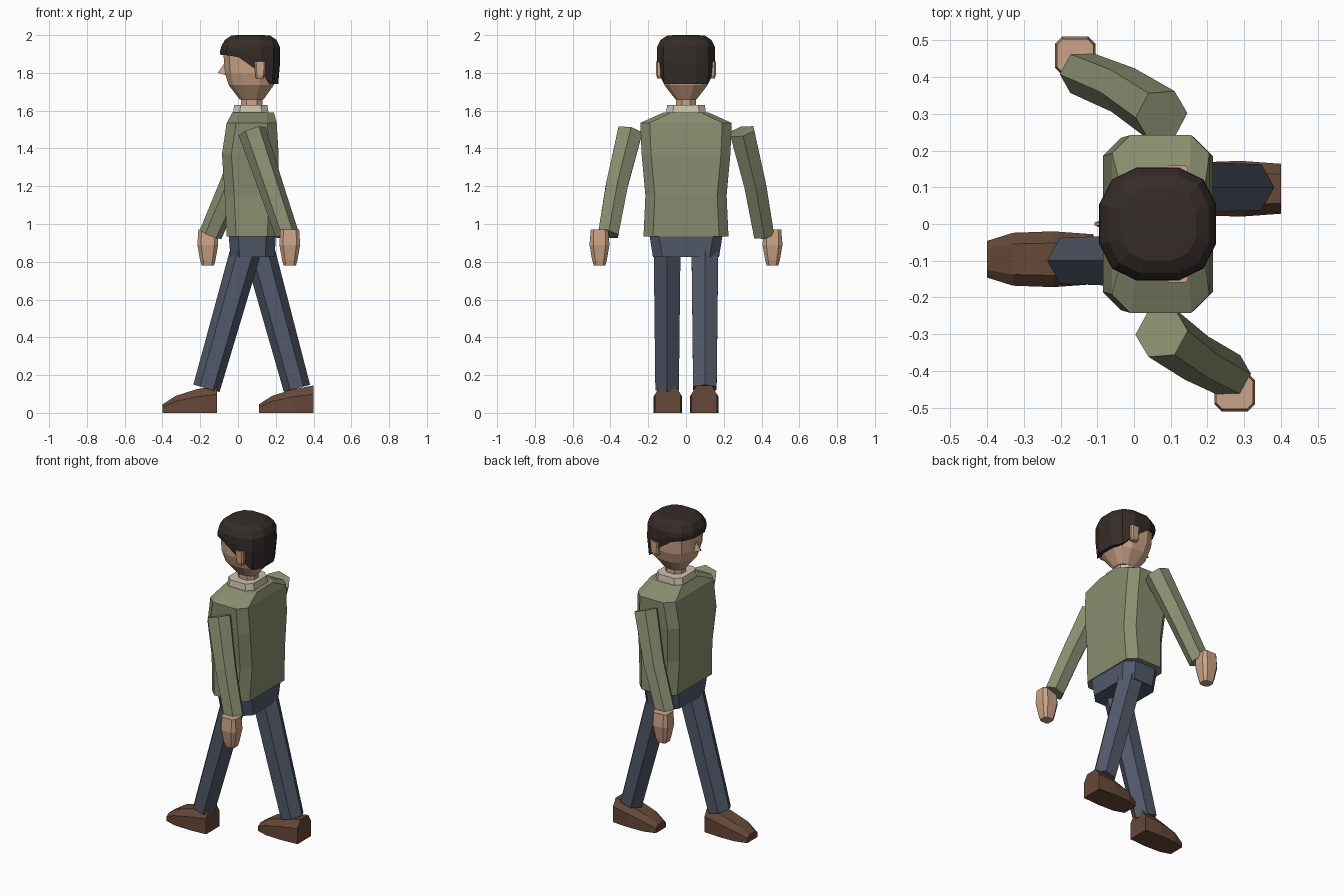
import bpy, bmesh, math
from mathutils import Vector

if "Cube" in bpy.data.objects:
    bpy.data.objects.remove(bpy.data.objects["Cube"])

COLORS = {
    "green": (0.25, 0.27, 0.16), "denim": (0.085, 0.10, 0.145), "leather": (0.13, 0.065, 0.04),
    "hair": (0.035, 0.025, 0.022), "skin": (0.60, 0.37, 0.24), "cream": (0.60, 0.55, 0.43),
}
MATS = {}
for key, c in COLORS.items():
    MATS[key] = bpy.data.materials.new(key)
    MATS[key].diffuse_color = (*c, 1)


def loft(name, rings, color, caps=True):
    """Skin a list of equal-length point rings."""
    bm = bmesh.new()
    loops = [[bm.verts.new(p) for p in ring] for ring in rings]
    n = len(loops[0])
    for a, b in zip(loops, loops[1:]):
        for i in range(n):
            j = (i + 1) % n
            bm.faces.new((a[i], a[j], b[j], b[i]))
    if caps:
        bm.faces.new(loops[0])
        bm.faces.new(loops[-1])
    bmesh.ops.recalc_face_normals(bm, faces=bm.faces)
    mesh = bpy.data.meshes.new(name)
    bm.to_mesh(mesh)
    bm.free()
    mesh.materials.append(MATS[color])
    obj = bpy.data.objects.new(name, mesh)
    bpy.context.collection.objects.link(obj)
    return obj


def octagon(z, x0, x1, hy, c=0.05, cy=0.0):
    """Rectangle with chamfered corners at height z."""
    return [(x0, cy - hy + c, z), (x0 + c, cy - hy, z), (x1 - c, cy - hy, z), (x1, cy - hy + c, z),
            (x1, cy + hy - c, z), (x1 - c, cy + hy, z), (x0 + c, cy + hy, z), (x0, cy + hy - c, z)]


def oval(z, x0, x1, hy, n=12, power=2.6):
    """Squarish oval; z may be a function of x."""
    pts = []
    for i in range(n):
        t = 2 * math.pi * (i + 0.5) / n
        c, s = math.cos(t), math.sin(t)
        x = (x0 + x1) / 2 + (x1 - x0) / 2 * 1.02 * math.copysign(abs(c) ** (2 / power), c)
        y = hy * 1.02 * math.copysign(abs(s) ** (2 / power), s)
        pts.append((x, y, z(x) if callable(z) else z))
    return pts


def limb(name, path, radii, color):
    """Six-sided tube along a path, corners pointing forward and back."""
    pts = [Vector(p) for p in path]
    rings = []
    for i, p in enumerate(pts):
        d = (pts[min(i + 1, len(pts) - 1)] - pts[max(i - 1, 0)]).normalized()
        u = Vector((1, 0, 0))
        u = (u - d * u.dot(d)).normalized()
        v = d.cross(u)
        rings.append([p + radii[i] * (u * math.cos(k * math.pi / 3) + v * math.sin(k * math.pi / 3))
                      for k in range(6)])
    return loft(name, rings, color)


# Sweater, collar and hips
loft("sweater", [octagon(0.935, -0.06, 0.205, 0.225), octagon(1.15, -0.07, 0.215, 0.215),
                 octagon(1.37, -0.085, 0.215, 0.235), octagon(1.535, -0.06, 0.205, 0.242),
                 octagon(1.59, -0.03, 0.19, 0.12, 0.04)], "green")
loft("collar", [octagon(1.57, -0.03, 0.165, 0.107, 0.035),
                octagon(1.63, -0.02, 0.155, 0.10, 0.035)], "cream")
loft("hips", [octagon(0.825, -0.04, 0.195, 0.175), octagon(0.95, -0.05, 0.20, 0.195)], "denim")

# Arms and hands: left swings back (+x), right swings forward
arms = [("left", -1, 0.17, 0.26, 0.274), ("right", 1, -0.03, -0.145, -0.16)]
for side, s, elbow_x, wrist_x, hand_x in arms:
    limb(side + "_sleeve", [(0.075, s * 0.296, 1.49), (elbow_x, s * 0.365, 1.21),
                            (wrist_x, s * 0.412, 0.945)], (0.075, 0.067, 0.062), "green")
    hand = [(0.78, 0.033, 0.031, 0.012), (0.81, 0.041, 0.039, 0.016), (0.89, 0.055, 0.053, 0.02),
            (0.97, 0.050, 0.046, 0.016)]
    loft(side + "_hand", [octagon(z, hand_x - hx, hand_x + hx, hy, c, s * 0.458)
                          for z, hx, hy, c in hand], "skin")

# Legs and shoes: left steps forward (-x), right trails
legs = [("left", -1, 0.05, -0.167, -0.11), ("right", 1, 0.105, 0.312, 0.40)]
for side, s, hip_x, ankle_x, heel_x in legs:
    limb(side + "_trouser_leg", [(hip_x, s * 0.1, 0.89), (ankle_x, s * 0.1, 0.13)],
         (0.082, 0.072), "denim")
    rings = []
    for dx, w, h in ((0, 0.068, 0.145), (-0.11, 0.076, 0.125), (-0.22, 0.072, 0.09),
                     (-0.29, 0.05, 0.045)):
        section = ((-w, 0), (-w, 0.68 * h), (-0.58 * w, h), (0.58 * w, h), (w, 0.68 * h), (w, 0))
        rings.append([(heel_x + dx, s * 0.096 + y, z) for y, z in section])
    loft(side + "_shoe", rings, "leather")

# Neck and head
loft("neck", [octagon(z, 0.015, 0.13, 0.052, 0.03) for z in (1.58, 1.69)], "skin")
loft("head", [oval(1.658, 0.01, 0.135, 0.055), oval(1.735, -0.05, 0.19, 0.115),
              oval(1.80, -0.07, 0.20, 0.135), oval(1.90, -0.078, 0.205, 0.14),
              oval(1.96, -0.06, 0.19, 0.12)], "skin")

# Nose: a small wedge
loft("nose", [[(-0.06, -0.022, 1.787), (-0.06, 0.022, 1.787), (-0.107, 0.004, 1.80), (-0.107, -0.004, 1.80)],
              [(-0.06, -0.008, 1.85), (-0.06, 0.008, 1.85), (-0.073, 0.004, 1.85), (-0.073, -0.004, 1.85)]],
     "skin")

# Ears
for side, s in (("left", -1), ("right", 1)):
    loft(side + "_ear", [octagon(1.77, 0.095, 0.135, 0.016, 0.008, s * 0.136),
                         octagon(1.79, 0.092, 0.143, 0.02, 0.008, s * 0.138),
                         octagon(1.86, 0.088, 0.147, 0.02, 0.008, s * 0.14)], "skin")


# Hair: cap with a hairline that drops toward the nape
def hairline(x):
    knots = ((-0.2, 1.905), (-0.05, 1.893), (0.02, 1.88), (0.10, 1.825), (0.15, 1.755), (0.18, 1.74), (0.4, 1.74))
    for (xa, za), (xb, zb) in zip(knots, knots[1:]):
        if x <= xb:
            return za + (zb - za) * (x - xa) / (xb - xa)


hair = loft("hair", [oval(hairline, -0.06, 0.18, 0.11), oval(hairline, -0.096, 0.214, 0.148),
                     oval(lambda x: hairline(x) * 0.4 + 1.935 * 0.6, -0.095, 0.224, 0.155),
                     oval(1.94, -0.09, 0.222, 0.153), oval(1.975, -0.07, 0.205, 0.135),
                     oval(1.998, -0.035, 0.17, 0.10), oval(2.0, 0.0, 0.13, 0.06)], "hair", caps=False)
bm = bmesh.new()
bm.from_mesh(hair.data)
bm.verts.ensure_lookup_table()
bm.faces.new(bm.verts[-12:])
bmesh.ops.recalc_face_normals(bm, faces=bm.faces)
bm.to_mesh(hair.data)
bm.free()

for m in bpy.data.materials:
    if m.users and not m.is_grease_pencil:
        m.use_nodes = True
        m.node_tree.nodes["Principled BSDF"].inputs["Base Color"].default_value = m.diffuse_color
